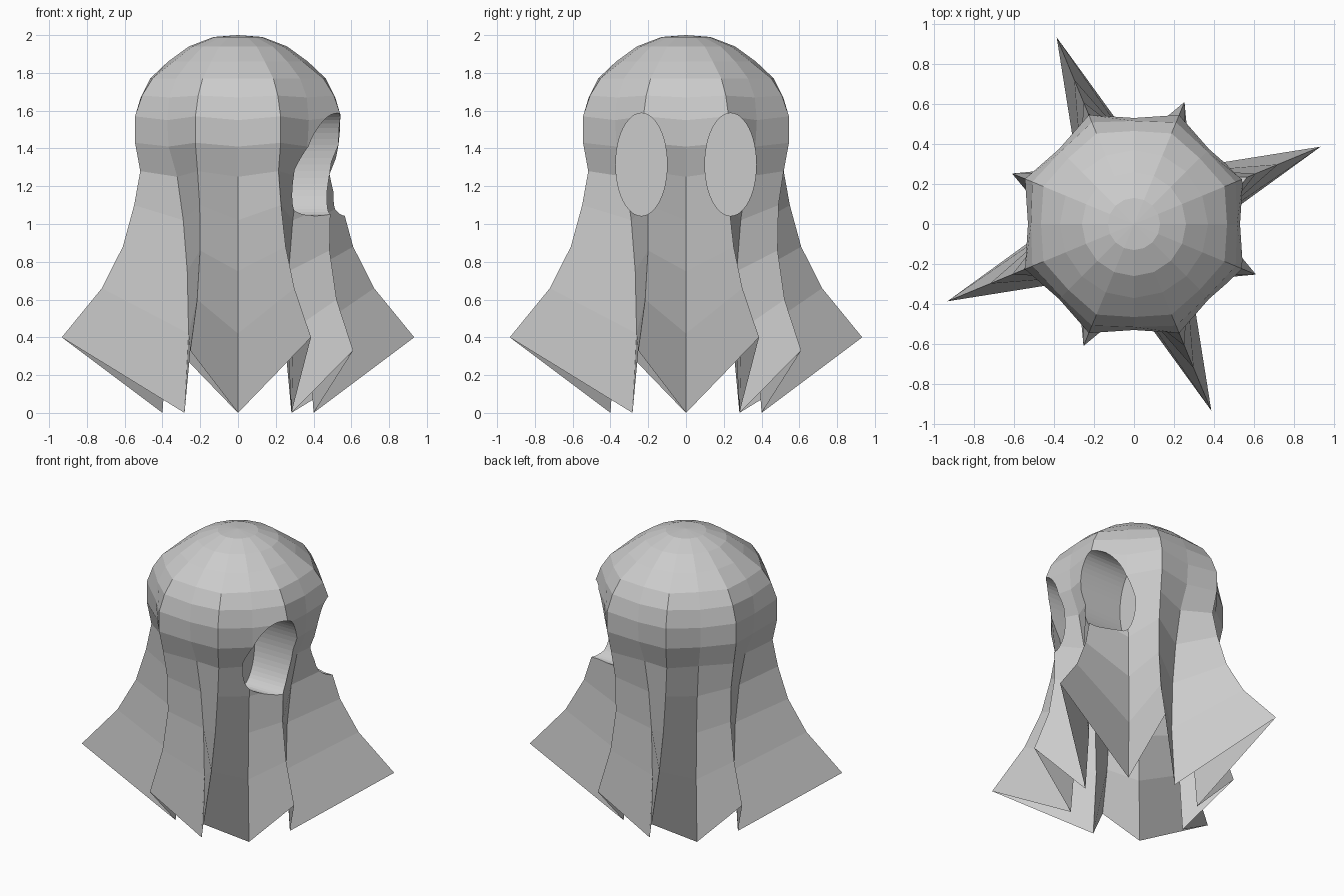
import bpy, bmesh, math

if "Cube" in bpy.data.objects:
    bpy.data.objects.remove(bpy.data.objects["Cube"])

cloth = bpy.data.materials.new("cloth grey")
cloth.diffuse_color = (0.6, 0.6, 0.6, 1)
cloth.use_nodes = True
cloth.node_tree.nodes["Principled BSDF"].inputs["Base Color"].default_value = cloth.diffuse_color
hidden = bpy.data.materials.new("temporary lid")

# Profiles as (radius, height) from the crown down to the hem
crown = [(.13, 1.99), (.26, 1.94), (.37, 1.86)]
valley = crown + [(.465, 1.77), (.515, 1.67), (.53, 1.55), (.52, 1.41), (.455, 1.25),
                  (.41, 1.02), (.38, .75), (.37, .42), (.40, 0)]
head = crown + [(.49, 1.77), (.55, 1.68), (.59, 1.57), (.59, 1.43), (.56, 1.28)]
big_fold = head + [(.595, 1.1), (.66, .88), (.78, .66), (1.01, .40)]
small_fold = head + [(.53, 1.1), (.525, .86), (.565, .6), (.66, .33)]
order = [valley, big_fold, valley, small_fold]

# Draped sheet: sixteen profile lines, valleys alternating with folds
bm = bmesh.new()
lines = []
for i in range(16):
    a = math.radians(22.5 * i)
    lines.append([bm.verts.new((r * math.cos(a), r * math.sin(a), z)) for r, z in order[i % 4]])
top = bm.verts.new((0, 0, 2))
inside = bm.verts.new((0, 0, .6))
for i in range(16):
    p, q = lines[i], lines[(i + 1) % 16]
    bm.faces.new((top, p[0], q[0]))
    for j in range(len(p) - 1):
        bm.faces.new((p[j], p[j + 1], q[j + 1], q[j]))
    bm.faces.new((p[-1], inside, q[-1])).material_index = 1
bmesh.ops.recalc_face_normals(bm, faces=bm.faces)
mesh = bpy.data.meshes.new("draped_sheet")
bm.to_mesh(mesh)
bm.free()
mesh.materials.append(cloth)
mesh.materials.append(hidden)
sheet = bpy.data.objects.new("draped_sheet", mesh)
bpy.context.collection.objects.link(sheet)

# Oval eye sockets cut into the right side
for side in (-1, 1):
    bpy.ops.mesh.primitive_cylinder_add(vertices=48, radius=1, depth=.8,
                                        location=(.6, side * .236, 1.315),
                                        rotation=(0, math.pi / 2, 0))
    cutter = bpy.context.object
    cutter.name = "eye_cutter"
    cutter.scale = (.272, .136, 1)
    cutter.data.materials.append(cloth)
    cutter.hide_render = True
    mod = sheet.modifiers.new("eye_socket", 'BOOLEAN')
    mod.operation = 'DIFFERENCE'
    mod.solver = 'EXACT'
    mod.object = cutter
    bpy.context.view_layer.objects.active = sheet
    bpy.ops.object.modifier_apply(modifier=mod.name)
    bpy.data.objects.remove(cutter, do_unlink=True)

# Open the underside by removing the temporary lid
bm = bmesh.new()
bm.from_mesh(sheet.data)
bmesh.ops.delete(bm, geom=[f for f in bm.faces if f.material_index == 1], context='FACES')
bm.to_mesh(sheet.data)
bm.free()
sheet.data.materials.pop(index=1)
bpy.data.materials.remove(hidden)
